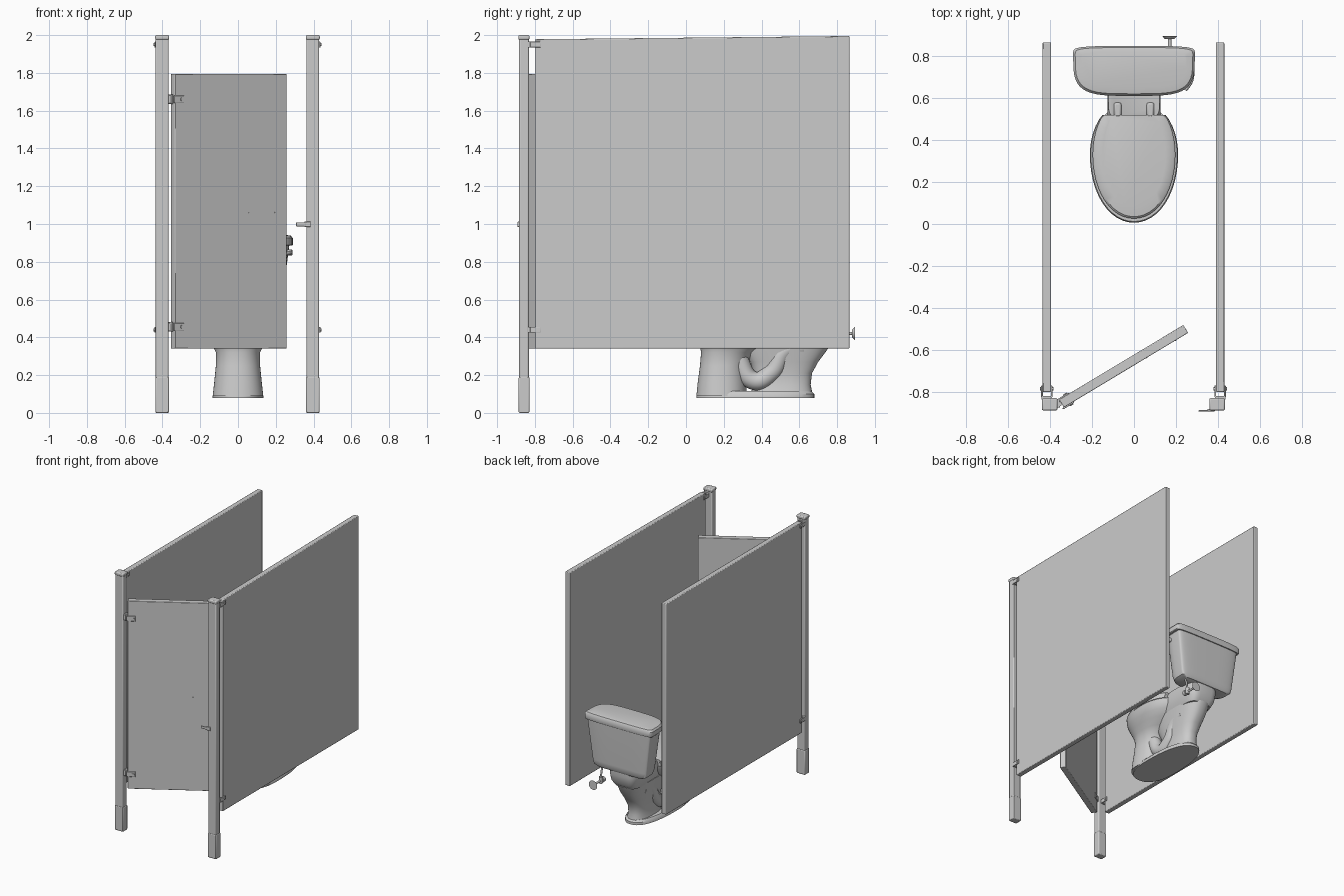
import bpy, bmesh, math
from mathutils import Vector, Matrix


def finish(name, bm, bevel=0, smooth=True, segs=2):
    bmesh.ops.recalc_face_normals(bm, faces=bm.faces[:])
    me = bpy.data.meshes.new(name)
    bm.to_mesh(me)
    bm.free()
    ob = bpy.data.objects.new(name, me)
    bpy.context.collection.objects.link(ob)
    if bevel:
        m = ob.modifiers.new("bevel", 'BEVEL')
        m.width, m.segments, m.limit_method = bevel, segs, 'ANGLE'
    if smooth:
        bpy.ops.object.select_all(action='DESELECT')
        ob.select_set(True)
        bpy.context.view_layer.objects.active = ob
        bpy.ops.object.shade_smooth_by_angle(angle=math.radians(35))
    return ob


def box(name, x, y, z, bevel=0.0, slope=0.0):
    """Box from (min, max) ranges; slope raises the back of the top."""
    bm = bmesh.new()
    bmesh.ops.create_cube(bm, size=1)
    for v in bm.verts:
        back_top = v.co.y > 0 and v.co.z > 0
        v.co = Vector([r[0] + (c + 0.5) * (r[1] - r[0]) for r, c in zip((x, y, z), v.co)])
        if back_top:
            v.co.z += slope
    return finish(name, bm, bevel)


def rod(name, a, b, r1, r2=None, sides=20):
    a, b = Vector(a), Vector(b)
    d = b - a
    bm = bmesh.new()
    mat = Matrix.Translation((a + b) / 2) @ d.to_track_quat('Z', 'Y').to_matrix().to_4x4()
    bmesh.ops.create_cone(bm, cap_ends=True, segments=sides, radius1=r1,
                          radius2=r1 if r2 is None else r2, depth=d.length, matrix=mat)
    return finish(name, bm)


def loft(name, sections, n=2.0, cap=9.0, sides=48, bevel=0.0):
    """Stack egg-shaped rings: (z, front y, widest y, back y, half width)."""
    bm = bmesh.new()
    rings = []
    for z, y0, yw, y1, hw in sections:
        ring = []
        for i in range(sides):
            t = 2 * math.pi * i / sides
            c, s = math.cos(t), math.sin(t)
            x = hw * math.copysign(abs(c) ** (2 / n), c)
            k = math.copysign(abs(s) ** (2 / n), s)
            y = yw + k * ((y1 - yw) if k > 0 else (yw - y0))
            ring.append(bm.verts.new((x, min(y, cap), z)))
        rings.append(ring)
    for a, b in zip(rings, rings[1:]):
        for i in range(sides):
            j = (i + 1) % sides
            bm.faces.new((a[i], a[j], b[j], b[i]))
    bm.faces.new(rings[0])
    bm.faces.new(rings[-1])
    return finish(name, bm, bevel)


def tube(name, pts, radius):
    cu = bpy.data.curves.new(name, 'CURVE')
    cu.dimensions, cu.bevel_depth, cu.bevel_resolution = '3D', radius, 5
    cu.use_fill_caps = True
    sp = cu.splines.new('BEZIER')
    sp.bezier_points.add(len(pts) - 1)
    for p, co in zip(sp.bezier_points, pts):
        p.co = co
        p.handle_left_type = p.handle_right_type = 'AUTO'
    ob = bpy.data.objects.new(name, cu)
    bpy.context.collection.objects.link(ob)
    return ob


# side partitions
box("left_partition", (-0.435, -0.395), (-0.80, 0.865), (0.34, 1.973), 0.005)
box("right_partition", (0.39, 0.43), (-0.80, 0.865), (0.34, 1.978), 0.005, 0.017)

# front posts with caps, floor shoes and panel brackets
for side, s in (("left", -1), ("right", 1)):
    px = 0.4015 * s if s < 0 else 0.396
    box(side + "_post", (px - 0.034, px + 0.034), (-0.884, -0.832), (0, 1.99), 0.007)
    box(side + "_post_cap", (px - 0.037, px + 0.037), (-0.888, -0.829), (1.975, 2.0), 0.007)
    box(side + "_post_shoe", (px - 0.036, px + 0.036), (-0.886, -0.829), (0, 0.19), 0.006)
    pc = -0.415 if s < 0 else 0.41
    for tag, z in (("upper", 1.95), ("lower", 0.44)):
        for tag2, d in (("outer", s), ("inner", -s)):
            a, b = sorted((pc + d * 0.019, pc + d * 0.027))
            box(f"{side}_{tag}_{tag2}_bracket", (a, b), (-0.825, -0.77), (z - 0.015, z + 0.015), 0.002)
        box(f"{side}_{tag}_bracket_web", (pc - 0.025, pc + 0.025), (-0.836, -0.82), (z - 0.015, z + 0.015))
        rod(f"{side}_{tag}_bracket_bolt", (pc - 0.032, -0.785, z), (pc + 0.032, -0.785, z), 0.008)

# door, standing ajar into the stall (built along local x from its hinge edge)
hinge_edge = Matrix.Translation((-0.345, -0.855, 0)) @ Matrix.Rotation(math.radians(31), 4, 'Z')
door_parts = [box("door", (0, 0.69), (-0.022, 0.022), (0.34, 1.795), 0.004)]
for i, x in enumerate((0.46, 0.62)):
    door_parts.append(rod(f"door_screw_{i}", (x, -0.024, 1.06), (x, -0.02, 1.06), 0.005, sides=10))
for tag, z in (("upper", 1.66), ("lower", 0.455)):
    door_parts += [
        box(tag + "_hinge_front_leaf", (-0.008, 0.055), (-0.028, -0.02), (z - 0.02, z + 0.02), 0.003),
        box(tag + "_hinge_back_leaf", (-0.008, 0.055), (0.02, 0.028), (z - 0.02, z + 0.02), 0.003),
        rod(tag + "_hinge_bolt", (0.038, -0.033, z), (0.038, 0.033, z), 0.009)]
    rod(tag + "_hinge_pin", (-0.356, -0.858, z - 0.025), (-0.356, -0.858, z + 0.025), 0.011)
    box(tag + "_hinge_post_plate", (-0.372, -0.352), (-0.875, -0.835), (z - 0.022, z + 0.022), 0.003)
for ob in door_parts:
    ob.matrix_world = hinge_edge

# latch keeper on the right post
box("latch_keeper_base", (0.35, 0.385), (-0.892, -0.88), (0.985, 1.012), 0.002)
box("latch_keeper_tongue", (0.308, 0.36), (-0.893, -0.886), (0.988, 1.008), 0.002)

# toilet: foot, pedestal flowing into the bowl, rear column
loft("toilet_foot", [(0.08, 0.055, 0.30, 0.68, 0.135), (0.10, 0.057, 0.30, 0.68, 0.133),
                     (0.115, 0.06, 0.30, 0.665, 0.122)], n=2.4)
loft("toilet_bowl", [(0.09, 0.055, 0.18, 0.32, 0.134), (0.16, 0.062, 0.18, 0.32, 0.126),
                     (0.25, 0.074, 0.19, 0.32, 0.117), (0.32, 0.08, 0.21, 0.36, 0.117),
                     (0.36, 0.073, 0.24, 0.43, 0.136), (0.40, 0.054, 0.27, 0.50, 0.163),
                     (0.44, 0.033, 0.30, 0.55, 0.186), (0.475, 0.018, 0.32, 0.57, 0.2),
                     (0.505, 0.016, 0.32, 0.58, 0.202)], n=2.2)
loft("toilet_rear_column", [(0.10, 0.34, 0.5, 0.67, 0.085), (0.15, 0.36, 0.52, 0.66, 0.072),
                            (0.21, 0.36, 0.53, 0.667, 0.072), (0.27, 0.34, 0.54, 0.70, 0.082),
                            (0.34, 0.3, 0.54, 0.752, 0.095), (0.41, 0.3, 0.55, 0.785, 0.108)], n=2.5)
loft("tank_deck", [(0.40, 0.42, 0.58, 0.77, 0.10), (0.44, 0.4, 0.58, 0.80, 0.117),
                   (0.50, 0.4, 0.58, 0.81, 0.127), (0.545, 0.5, 0.60, 0.81, 0.122)], n=4.5)
trap = [(0, 0.27, 0.30), (0, 0.36, 0.17), (0, 0.45, 0.21), (0, 0.53, 0.33), (0, 0.62, 0.35)]
for side, s in (("left", -1), ("right", 1)):
    tube(side + "_trapway", [(s * 0.045, y, z) for x, y, z in trap], 0.05)

# seat, seat lid and hinges
loft("toilet_seat", [(0.505, 0.010, 0.33, 0.60, 0.207), (0.515, 0.006, 0.33, 0.60, 0.21),
                     (0.53, 0.012, 0.33, 0.60, 0.205)], n=2.05, cap=0.52)
loft("toilet_seat_lid", [(0.53, 0.03, 0.33, 0.61, 0.193), (0.545, 0.026, 0.33, 0.61, 0.197),
                         (0.553, 0.035, 0.33, 0.60, 0.188), (0.558, 0.08, 0.33, 0.58, 0.15)],
     n=2.05, cap=0.52)
for side, s in (("left", -1), ("right", 1)):
    box(side + "_seat_hinge", (s * 0.078 - 0.018, s * 0.078 + 0.018), (0.51, 0.578), (0.50, 0.56), 0.01)

# tank and tank lid
loft("tank", [(0.53, 0.68, 0.80, 0.815, 0.19), (0.545, 0.655, 0.80, 0.825, 0.222),
              (0.58, 0.645, 0.80, 0.828, 0.232), (0.89, 0.622, 0.81, 0.838, 0.272)], n=4)
loft("tank_lid", [(0.885, 0.614, 0.815, 0.846, 0.285), (0.89, 0.61, 0.815, 0.848, 0.29),
                  (0.925, 0.61, 0.815, 0.848, 0.29), (0.938, 0.62, 0.81, 0.84, 0.28),
                  (0.943, 0.65, 0.80, 0.82, 0.25)], n=4)

# flush lever on the right front corner
rod("lever_pivot", (0.25, 0.72, 0.85), (0.285, 0.71, 0.85), 0.016)
tube("flush_lever", [(0.28, 0.72, 0.85), (0.272, 0.68, 0.847), (0.245, 0.638, 0.84)], 0.009)

# water supply: wall flange, stop valve and riser to the tank
rod("wall_flange", (0.17, 0.895, 0.42), (0.17, 0.88, 0.42), 0.036, 0.022, 28)
rod("supply_stub", (0.17, 0.885, 0.42), (0.17, 0.80, 0.42), 0.008)
rod("stop_valve", (0.17, 0.80, 0.40), (0.17, 0.80, 0.45), 0.014)
rod("valve_handle", (0.17, 0.79, 0.42), (0.17, 0.765, 0.42), 0.02)
tube("supply_riser", [(0.17, 0.80, 0.44), (0.17, 0.79, 0.49), (0.17, 0.77, 0.55)], 0.007)
